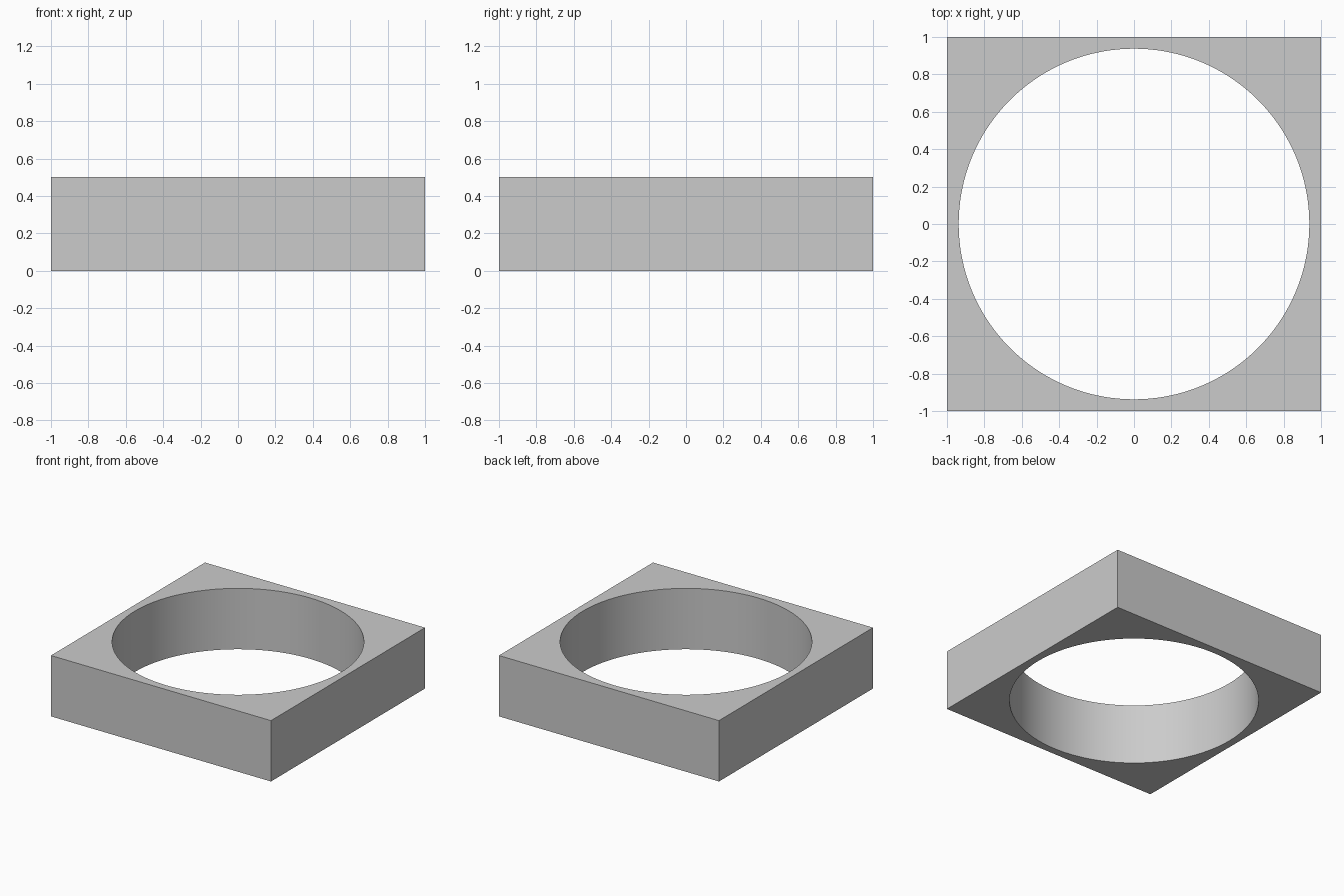
import bpy, bmesh
from math import cos, sin, radians, tau

if "Cube" in bpy.data.objects:
    bpy.data.objects.remove(bpy.data.objects["Cube"])

SEGMENTS = 128
HALF, HEIGHT, HOLE_RADIUS = 1.0, 0.5, 0.9375

bm = bmesh.new()


def ring(z, square):
    """Loop of vertices on the hole circle, or pushed out to the square edge."""
    verts = []
    for i in range(SEGMENTS):
        c, s = cos(tau * i / SEGMENTS), sin(tau * i / SEGMENTS)
        r = HALF / max(abs(c), abs(s)) if square else HOLE_RADIUS
        verts.append(bm.verts.new((r * c, r * s, z)))
    return verts


# Square block with a round through-hole: join four loops all the way round
loops = [ring(0, True), ring(HEIGHT, True), ring(HEIGHT, False), ring(0, False)]
for k in range(4):
    a, b = loops[k], loops[(k + 1) % 4]
    for i in range(SEGMENTS):
        j = (i + 1) % SEGMENTS
        bm.faces.new((a[i], a[j], b[j], b[i]))

bmesh.ops.recalc_face_normals(bm, faces=bm.faces)
mesh = bpy.data.meshes.new("square_block_with_hole")
bm.to_mesh(mesh)
bm.free()

block = bpy.data.objects.new("square_block_with_hole", mesh)
bpy.context.collection.objects.link(block)

# Smooth bore, crisp outer edges
bpy.context.view_layer.objects.active = block
block.select_set(True)
bpy.ops.object.shade_smooth_by_angle(angle=radians(30))
